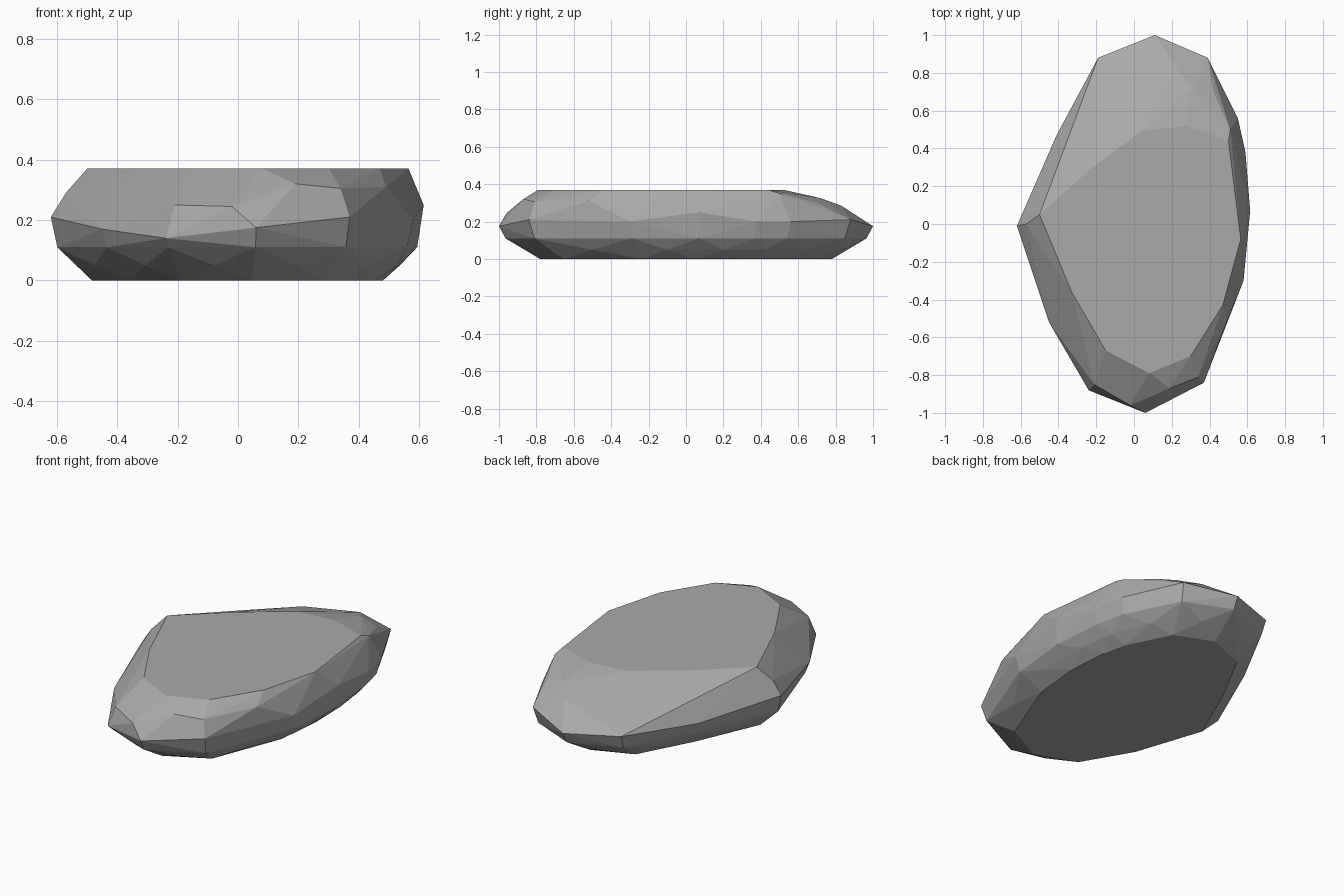
import bpy
import bmesh
import math
from mathutils import Vector

default_cube = bpy.data.objects.get("Cube")
if default_cube:
    bpy.data.objects.remove(default_cube, do_unlink=True)

# Single flat stone colour
stone_grey = bpy.data.materials.new("stone_grey")
stone_grey.use_nodes = True
colour = (0.4, 0.4, 0.4, 1)
stone_grey.diffuse_color = colour
stone_grey.node_tree.nodes["Principled BSDF"].inputs["Base Color"].default_value = colour

TOP_HEIGHT = 0.37

# Widest outline of the stone
outline = [
    (.11, 1, .175), (.39, .88, .21), (.55, .56, .2), (.59, .38, .2),
    (.615, .07, .25), (.58, -.3, .2), (.37, -.84, .21), (.06, -1, .175),
    (-.24, -.88, .14), (-.45, -.52, .17), (-.62, -.01, .21),
    (-.41, .47, .17), (-.19, .88, .19),
]

# Chipped facets between the outline and the plateau
shoulder = [
    (-.57, 0, .29), (-.21, -.85, .25), (-.02, -.96, .245),
    (.19, -.87, .32), (.34, -.81, .305), (.49, -.52, .31),
    (.51, .5, .35), (.42, .7, .3), (.31, .72, .325),
    (.22, .83, .285), (-.28, .56, .27),
]

# Flat plateau on the upper side
plateau = [
    (-.5, .05), (-.33, -.36), (-.15, -.67), (.08, -.79), (.3, -.7),
    (.47, -.43), (.565, -.08), (.5, .44), (.27, .52), (.04, .49), (-.22, .3),
]

# Underside rings as (outline scale, height)
underside = [(.965, .11), (.89, .05), (.78, 0)]


def shrink_ring(scale, height, phase):
    """Shrunken copy of the outline, shifted part of the way along each edge."""
    ring = []
    for i, point in enumerate(outline):
        following = outline[(i + 1) % len(outline)]
        mixed = Vector(point).lerp(Vector(following), phase)
        ring.append(Vector((mixed.x * scale, mixed.y * scale, height)))
    return ring


def build_faceted_solid(name, points, material):
    """Wrap the points in a convex skin with broad flat facets."""
    mesh = bpy.data.meshes.new(name)
    bm = bmesh.new()
    for point in points:
        bm.verts.new(point)
    result = bmesh.ops.convex_hull(bm, input=list(bm.verts))
    leftovers = [item for item in result["geom_interior"] + result["geom_unused"]
                 if isinstance(item, bmesh.types.BMVert) and item.is_valid]
    bmesh.ops.delete(bm, geom=list(set(leftovers)), context="VERTS")
    bmesh.ops.dissolve_limit(bm, angle_limit=math.radians(1),
                             verts=list(bm.verts), edges=list(bm.edges))
    bmesh.ops.recalc_face_normals(bm, faces=list(bm.faces))
    for face in bm.faces:
        face.smooth = False
    bm.to_mesh(mesh)
    bm.free()
    mesh.materials.append(material)
    solid = bpy.data.objects.new(name, mesh)
    bpy.context.collection.objects.link(solid)
    return solid


# Flat rock
rock_points = [Vector(p) for p in outline + shoulder]
rock_points += [Vector((x, y, TOP_HEIGHT)) for x, y in plateau]
for index, (scale, height) in enumerate(underside):
    rock_points += shrink_ring(scale, height, 0.5 * (index % 2))
build_faceted_solid("flat_rock", rock_points, stone_grey)
